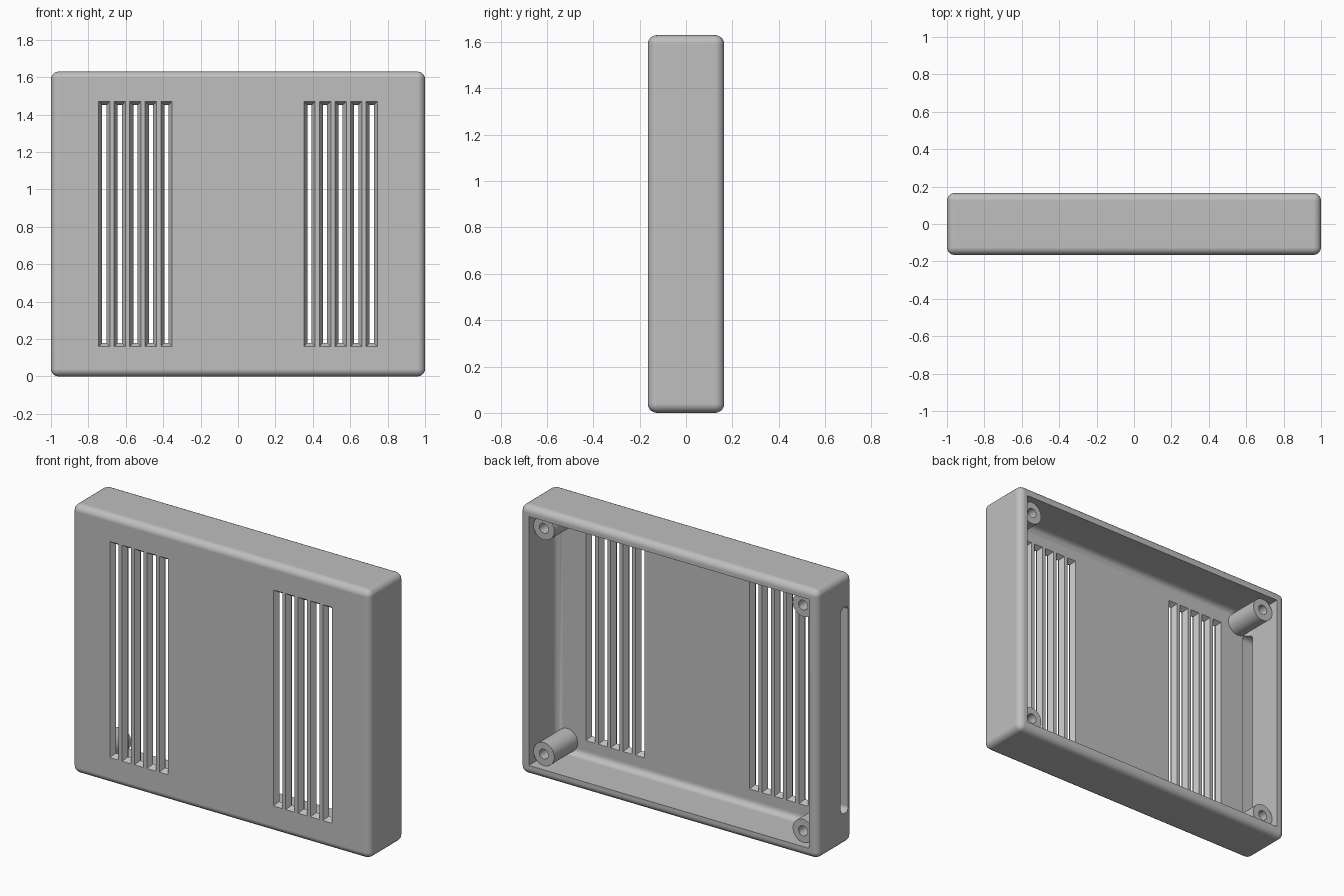
import bpy, bmesh, math
from mathutils import Matrix, Vector

old = bpy.data.objects.get("Cube")
if old:
    bpy.data.objects.remove(old, do_unlink=True)

W, D, H = 2.0, 0.33, 1.63          # overall size
WALL = 0.06                        # wall and front plate thickness
ROUND = 0.04                       # edge radius
FLOOR = -D / 2 + WALL              # inner face of the front plate
MID = H / 2

grey = bpy.data.materials.new("light grey plastic")
grey.use_nodes = True
colour = (0.52, 0.52, 0.52, 1)
grey.diffuse_color = colour
grey.node_tree.nodes["Principled BSDF"].inputs["Base Color"].default_value = colour


def make_object(name, bm):
    bmesh.ops.recalc_face_normals(bm, faces=bm.faces[:])
    mesh = bpy.data.meshes.new(name)
    bm.to_mesh(mesh)
    bm.free()
    obj = bpy.data.objects.new(name, mesh)
    bpy.context.collection.objects.link(obj)
    mesh.materials.append(grey)
    return obj


def box(name, low, high, radius=0, rule=lambda edge: True):
    """Box between two corners, with the edges chosen by rule rounded."""
    low, high = Vector(low), Vector(high)
    bm = bmesh.new()
    bmesh.ops.create_cube(bm, size=1)
    for v in bm.verts:
        v.co = (low + high) / 2 + v.co * (high - low)
    if radius:
        bmesh.ops.bevel(bm, geom=[e for e in bm.edges if rule(e)], offset=radius,
                        segments=5, profile=0.5, affect='EDGES')
    return make_object(name, bm)


def vent_cutter(name, x):
    """Upright slot that narrows to a neck in the middle of the plate."""
    bm = bmesh.new()
    front, back = -D / 2, FLOOR
    sections = [(front - 0.01, 0.03, 0.655), (front, 0.03, 0.655),
                ((front + back) / 2, 0.011, 0.635),
                (back, 0.03, 0.655), (back + 0.01, 0.03, 0.655)]
    rings = [[bm.verts.new((x + sx * w, y, MID + sz * h))
              for sx, sz in ((-1, -1), (1, -1), (1, 1), (-1, 1))]
             for y, w, h in sections]
    for a, b in zip(rings, rings[1:]):
        for i in range(4):
            j = (i + 1) % 4
            bm.faces.new((a[i], a[j], b[j], b[i]))
    bm.faces.new(rings[0])
    bm.faces.new(rings[-1])
    return make_object(name, bm)


def cut(target, cutter):
    mod = target.modifiers.new("cut", 'BOOLEAN')
    mod.operation = 'DIFFERENCE'
    mod.solver = 'EXACT'
    mod.object = cutter
    bpy.context.view_layer.objects.active = target
    bpy.ops.object.modifier_apply(modifier=mod.name)
    bpy.data.objects.remove(cutter, do_unlink=True)


def smooth(obj):
    bpy.ops.object.select_all(action='DESELECT')
    obj.select_set(True)
    bpy.context.view_layer.objects.active = obj
    bpy.ops.object.shade_smooth_by_angle(angle=math.radians(30))
    mod = obj.modifiers.new("even shading", 'WEIGHTED_NORMAL')
    mod.keep_sharp = True


# Rounded case, hollow and open at the back
case = box("case_shell", (-W / 2, -D / 2, 0), (W / 2, D / 2, H), ROUND)
cut(case, box("cavity_cutter", (-W / 2 + WALL, FLOOR, WALL),
              (W / 2 - WALL, D, H - WALL), ROUND,
              lambda e: all(v.co.y < 0 for v in e.verts)))

# Two banks of five vents
for side in (-1, 1):
    for i in range(5):
        cut(case, vent_cutter("vent_cutter", side * (0.383 + i * 0.083)))

# Cable slot with rounded ends through the right wall
cut(case, box("side_slot_cutter", (-W / 2 - 0.1, -0.128, 0.19),
              (-W / 2 + WALL + 0.03, -0.055, 1.44), 0.03,
              lambda e: abs(e.verts[0].co.x - e.verts[1].co.x) > 0.05))
smooth(case)


# Hollow screw posts in the corners
def screw_post(name, x, z):
    bm = bmesh.new()
    outer, inner, tip, base = 0.07, 0.03, 0.12, FLOOR
    profile = [(outer, base - 0.01), (outer, tip), (inner, tip),
               (inner, base + 0.02), (0, base + 0.02)]
    verts = [bm.verts.new((r, y, 0)) for r, y in profile]
    edges = [bm.edges.new(pair) for pair in zip(verts, verts[1:])]
    bmesh.ops.spin(bm, geom=verts + edges, cent=(0, 0, 0), axis=(0, 1, 0),
                   angle=math.tau, steps=32)
    bmesh.ops.remove_doubles(bm, verts=bm.verts[:], dist=0.0005)
    bmesh.ops.holes_fill(bm, edges=[e for e in bm.edges if e.is_boundary], sides=0)
    bmesh.ops.transform(bm, matrix=Matrix.Translation((x, 0, z)), verts=bm.verts[:])
    smooth(make_object(name, bm))


INSET = 0.13
for side, x in (("left", W / 2 - INSET), ("right", INSET - W / 2)):
    for level, z in (("lower", INSET), ("upper", H - INSET)):
        screw_post(f"screw_post_{level}_{side}", x, z)
